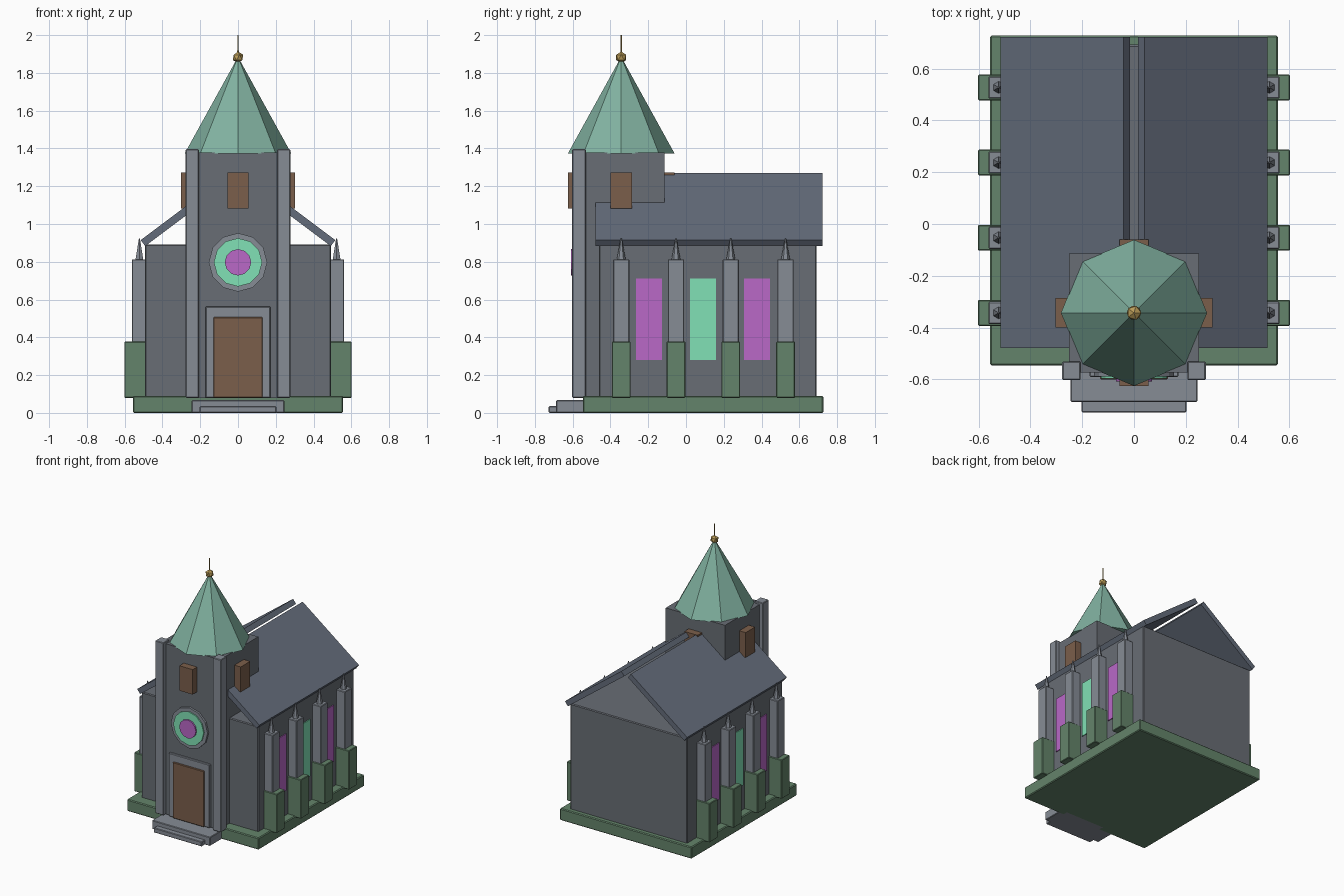
import bpy, bmesh
from math import pi
from mathutils import Matrix

if "Cube" in bpy.data.objects:
    bpy.data.objects.remove(bpy.data.objects["Cube"])


def mat(name, hex_rgb):
    m = bpy.data.materials.new(name)
    srgb = [int(hex_rgb[i:i + 2], 16) / 255 for i in (0, 2, 4)]
    m.diffuse_color = [c ** 2.2 for c in srgb] + [1]
    m.use_nodes = True
    m.node_tree.nodes["Principled BSDF"].inputs["Base Color"].default_value = m.diffuse_color
    return m


WALL, TRIM, ROOF = mat("wall", "686d74"), mat("trim", "858b94"), mat("roof", "646c7a")
MOSS, COPPER, WOOD = mat("moss", "64836a"), mat("copper", "80b09f"), mat("wood", "7a5f4c")
MINT, VIOLET, GOLD = mat("mint_glass", "80e0b4"), mat("violet_glass", "b868c6"), mat("gold", "b89a58")


def finish(name, bm, material, bevel=0.0):
    me = bpy.data.meshes.new(name)
    bmesh.ops.recalc_face_normals(bm, faces=bm.faces)
    bm.to_mesh(me)
    bm.free()
    me.materials.append(material)
    ob = bpy.data.objects.new(name, me)
    bpy.context.collection.objects.link(ob)
    if bevel:
        mod = ob.modifiers.new("edge", 'BEVEL')
        mod.width, mod.segments = bevel, 1
    return ob


def box(name, x, y, z, material, bevel=0.0):
    """Box from (min, max) ranges."""
    bm = bmesh.new()
    bmesh.ops.create_cube(bm, size=1)
    for v in bm.verts:
        v.co = [r[0] if c < 0 else r[1] for c, r in zip(v.co, (x, y, z))]
    return finish(name, bm, material, bevel)


def cone(name, x, y, z, r0, r1, sides, material):
    """Upright cone or rod between heights z."""
    bm = bmesh.new()
    bmesh.ops.create_cone(bm, cap_ends=True, segments=sides, radius1=r0, radius2=r1, depth=z[1] - z[0],
                          matrix=Matrix.Translation((x, y, (z[0] + z[1]) / 2)))
    return finish(name, bm, material)


def disc(name, z, r, y, material):
    """Twelve-sided disc facing the front."""
    bm = bmesh.new()
    bmesh.ops.create_cone(bm, cap_ends=True, segments=12, radius1=r, radius2=r, depth=y[1] - y[0],
                          matrix=Matrix.Translation((0, (y[0] + y[1]) / 2, z)) @ Matrix.Rotation(pi / 2, 4, 'X'))
    return finish(name, bm, material)


TY = -0.343  # tower centre

# Plinth, steps and nave
box("plinth", (-.556, .556), (-.546, .727), (0, .09), MOSS, .006)
box("lower_step", (-.203, .203), (-.727, -.5), (0, .036), TRIM, .004)
box("upper_step", (-.245, .245), (-.687, -.5), (0, .067), TRIM, .004)
box("nave", (-.493, .493), (-.46, .692), (.08, .892), WALL, .006)

# Two roof slabs with an open ridge gap
profile = [(.515, .915), (.491, .883), (.016, 1.239), (.04, 1.271)]
for s, side in ((-1, "left"), (1, "right")):
    bm = bmesh.new()
    face = bm.faces.new([bm.verts.new((s * x, -.478, z)) for x, z in profile])
    ext = bmesh.ops.extrude_face_region(bm, geom=[face])["geom"]
    bmesh.ops.translate(bm, vec=(0, 1.2, 0), verts=[g for g in ext if isinstance(g, bmesh.types.BMVert)])
    finish("roof_" + side, bm, ROOF)

# Buttresses with pinnacles, and side windows
for s, side in ((-1, "left"), (1, "right")):
    def span(a, b):
        return tuple(sorted((s * a, s * b)))
    for i in range(4):
        y = TY + .29 * i
        box(f"buttress_base_{side}_{i}", span(.47, .602), (y - .05, y + .05), (.08, .377), MOSS, .004)
        box(f"buttress_{side}_{i}", span(.48, .562), (y - .043, y + .043), (.09, .813), TRIM, .004)
        cone(f"pinnacle_{side}_{i}", s * .522, y, (.81, .924), .024, .003, 6, TRIM)
    for i in range(3):
        y = -.197 + .287 * i
        box(f"window_{side}_{i}", span(.48, .499), (y - .069, y + .069), (.28, .712), (VIOLET, MINT)[i % 2])

    # Tower corner piers
    box("tower_pier_" + side, span(.207, .277), (-.603, -.53), (.08, 1.396), TRIM, .004)

# Tower, belfry louvres running through it, and spire
box("tower", (-.25, .25), (TY - .23, TY + .23), (.08, 1.379), WALL)
box("louvres_front_back", (-.056, .056), (TY - .283, TY + .283), (1.082, 1.272), WOOD)
box("louvres_sides", (-.303, .303), (TY - .057, TY + .057), (1.082, 1.272), WOOD)
cone("spire", 0, TY, (1.374, 1.885), .282, 0, 8, COPPER)
cone("finial_rod", 0, TY, (1.86, 2.0), .005, .004, 6, GOLD)
bm = bmesh.new()
bmesh.ops.create_icosphere(bm, subdivisions=1, radius=.031, matrix=Matrix.Translation((0, TY, 1.882)))
finish("finial_ball", bm, GOLD)

# Doorway
box("door_frame", (-.172, .172), (-.59, -.5), (.08, .563), TRIM, .004)
box("door", (-.131, .131), (-.6, -.5), (.08, .507), WOOD, .004)

# Rose window
disc("rose_frame", .797, .155, (-.588, -.55), TRIM)
disc("rose_outer_glass", .797, .128, (-.597, -.55), MINT)
disc("rose_inner_glass", .797, .07, (-.608, -.55), VIOLET)
